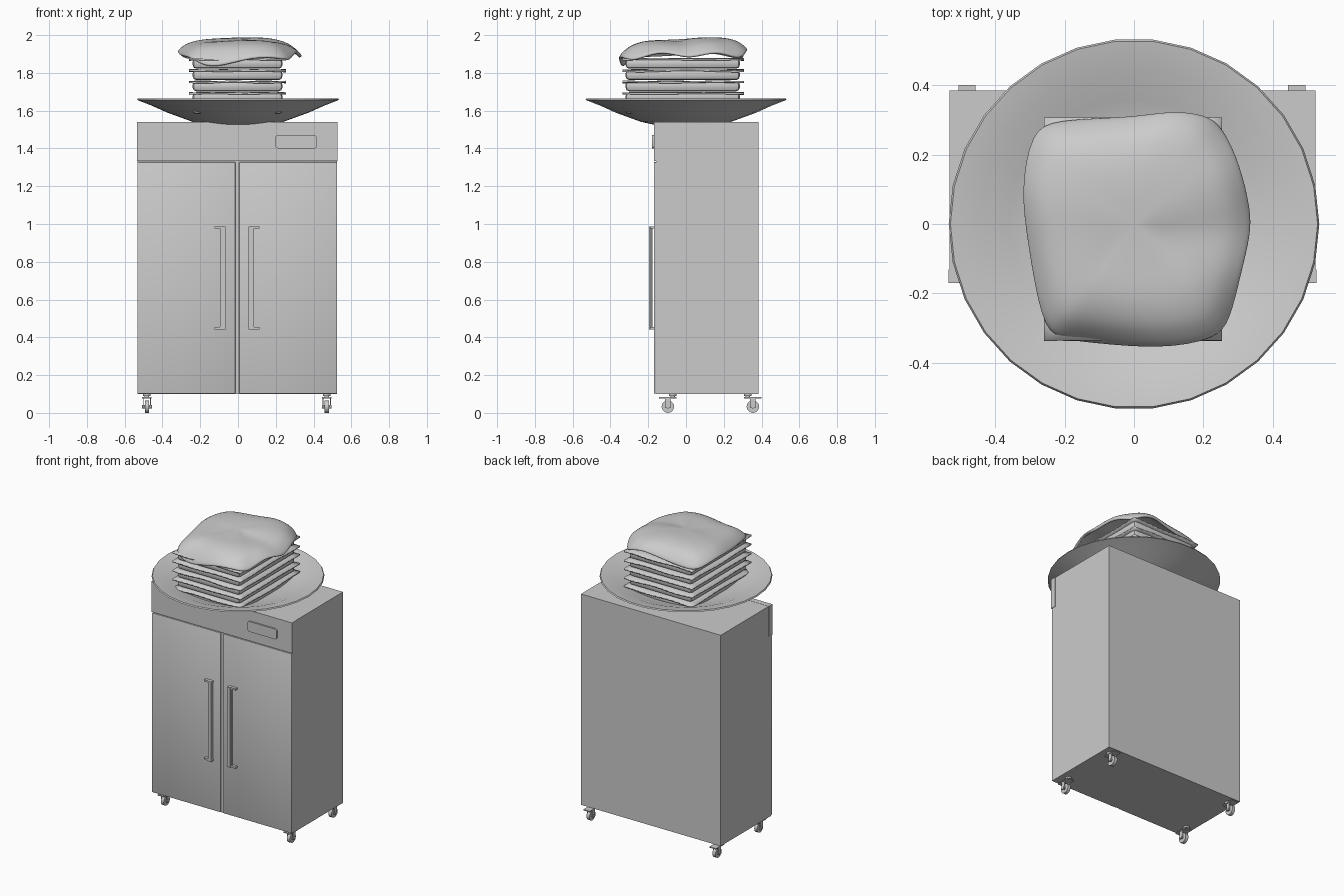
import bpy, bmesh, math
from mathutils import Vector, Matrix

cube = bpy.data.objects.get("Cube")
if cube:
    bpy.data.objects.remove(cube, do_unlink=True)

GREY = (0.6, 0.6, 0.6, 1)
mat = bpy.data.materials.new("plain grey")
mat.use_nodes = True
mat.diffuse_color = GREY
mat.node_tree.nodes["Principled BSDF"].inputs["Base Color"].default_value = GREY


def finish(name, bm, smooth=None):
    bmesh.ops.recalc_face_normals(bm, faces=bm.faces[:])
    me = bpy.data.meshes.new(name)
    bm.to_mesh(me)
    bm.free()
    me.materials.append(mat)
    ob = bpy.data.objects.new(name, me)
    bpy.context.collection.objects.link(ob)
    if smooth:
        bpy.ops.object.select_all(action='DESELECT')
        ob.select_set(True)
        bpy.context.view_layer.objects.active = ob
        bpy.ops.object.shade_smooth_by_angle(angle=math.radians(smooth))
    return ob


def add_box(bm, x, y, z):
    size = Vector((x[1] - x[0], y[1] - y[0], z[1] - z[0], 1))
    mid = Vector((sum(x) / 2, sum(y) / 2, sum(z) / 2))
    m = Matrix.Translation(mid) @ Matrix.Diagonal(size)
    return bmesh.ops.create_cube(bm, size=1, matrix=m)["verts"]


def box(name, x, y, z, bevel=0):
    bm = bmesh.new()
    add_box(bm, x, y, z)
    if bevel:
        bmesh.ops.bevel(bm, geom=bm.edges[:], offset=bevel, segments=2,
                        profile=0.5, affect='EDGES')
    return finish(name, bm, 30 if bevel else None)


# Cabinet body, header and doors
L, R = -0.532, 0.524
FRONT = -0.17
box("cabinet_body", (L, R), (-0.16, 0.385), (0.1, 1.54))
box("header_panel", (L - 0.003, R + 0.003), (FRONT, -0.132), (1.333, 1.541))
box("right_door", (L, -0.014), (FRONT, -0.158), (0.102, 1.328), 0.004)
box("left_door", (0.006, R), (FRONT, -0.158), (0.102, 1.328), 0.004)

# Display plate with rounded corners
bm = bmesh.new()
add_box(bm, (0.197, 0.418), (-0.18, FRONT), (1.4, 1.47))
upright = [e for e in bm.edges if abs(e.verts[0].co.y - e.verts[1].co.y) > 0.005]
bmesh.ops.bevel(bm, geom=upright, offset=0.016, segments=4, profile=0.5, affect='EDGES')
finish("display_plate", bm, 30)

# Door handles: upright bar with a foot at each end
for name, inner, side in (("right_handle", -0.066, -1), ("left_handle", 0.056, 1)):
    bm = bmesh.new()
    add_box(bm, sorted((inner, inner + 0.02 * side)), (-0.196, -0.178), (0.442, 0.988))
    for z in (0.442, 0.976):
        add_box(bm, sorted((inner, inner + 0.058 * side)), (-0.19, FRONT), (z, z + 0.012))
    add_box(bm, sorted((inner + 0.02 * side, inner + 0.028 * side)),
            (-0.19, -0.182), (0.454, 0.976))
    finish(name, bm)


# Swivel casters
def cylinder(bm, radius, depth, place, axis='Z', sides=20):
    rot = Matrix.Rotation(math.pi / 2, 4, 'Y') if axis == 'X' else Matrix()
    bmesh.ops.create_cone(bm, cap_ends=True, segments=sides, radius1=radius,
                          radius2=radius, depth=depth,
                          matrix=Matrix.Translation(place) @ rot)


for label, x, y in (("front_right", -0.482, -0.07), ("front_left", 0.47, -0.07),
                    ("back_right", -0.482, 0.328), ("back_left", 0.47, 0.328)):
    bm = bmesh.new()
    drop = 0.026 if y > 0 else -0.026
    cylinder(bm, 0.02, 0.012, (x, y, 0.095))
    cylinder(bm, 0.012, 0.02, (x, y, 0.085))
    add_box(bm, (x - 0.025, x + 0.025), (y + drop - 0.047, y + drop + 0.047), (0.076, 0.083))
    cylinder(bm, 0.033, 0.022, (x, y + drop, 0.033), 'X')
    cylinder(bm, 0.01, 0.052, (x, y + drop, 0.033), 'X', 10)
    for s in (-1, 1):
        add_box(bm, sorted((x + s * 0.017, x + s * 0.022)),
                (y + drop - 0.014, y + drop + 0.014), (0.025, 0.08))
    finish(label + "_caster", bm, 35)

# Wide shallow dish, spun from a profile
profile = [(0.001, 1.52), (0.15, 1.521), (0.24, 1.541), (0.37, 1.588), (0.46, 1.628),
           (0.535, 1.657), (0.53, 1.665), (0.45, 1.651), (0.36, 1.617), (0.26, 1.59),
           (0.001, 1.586)]
bm = bmesh.new()
verts = [bm.verts.new((r, 0, z)) for r, z in profile]
edges = [bm.edges.new(p) for p in zip(verts, verts[1:])]
bmesh.ops.spin(bm, geom=verts + edges, cent=(0, 0, 0), axis=(0, 0, 1),
               angle=math.tau, steps=30)
bmesh.ops.remove_doubles(bm, verts=bm.verts[:], dist=0.003)
finish("dish", bm, 50)

# Stack of padded squares with thin sheets pressed between them
CY = -0.015
for i in range(5):
    z = 1.582 + i * 0.06
    box(f"padded_slice_{i + 1}", (-0.24, 0.235), (CY - 0.305, CY + 0.3),
        (z, z + 0.056), 0.02)
    bm = bmesh.new()
    bmesh.ops.create_grid(bm, x_segments=12, y_segments=12, size=1)
    for v in bm.verts:
        u, w = v.co.x, v.co.y
        wave = 0.004 * math.sin(5 * u + i) * math.cos(4 * w + 2 * i)
        v.co = (u * 0.257 - 0.003, w * 0.322 + CY, z + 0.054 + wave)
    sheet = finish(f"thin_sheet_{i + 1}", bm, 50)
    sheet.modifiers.new("thickness", 'SOLIDIFY').thickness = 0.009

# Draped top cloth: outline with edge heights, filled by shrinking rings
outline = [(0.34, 0.04, 1.88), (0.31, 0.17, 1.92), (0.26, 0.28, 1.87), (0.21, 0.32, 1.9),
           (0.1, 0.33, 1.93), (0, 0.31, 1.9), (-0.23, 0.305, 1.87), (-0.3, 0.27, 1.88),
           (-0.33, 0.1, 1.92), (-0.31, -0.05, 1.89), (-0.27, -0.29, 1.89),
           (-0.22, -0.335, 1.86), (-0.13, -0.345, 1.82), (0.08, -0.365, 1.89),
           (0.24, -0.335, 1.88), (0.28, -0.28, 1.86), (0.31, -0.15, 1.92),
           (0.34, -0.03, 1.89)]


def crown(x, y):
    dip = 0.03 * math.exp(-((y + 0.06 - 0.1 * x) / 0.07) ** 2)
    slope = 0.02 * max(0, -y) / 0.3
    return 1.984 - dip * (0.6 + x) - slope + 0.006 * math.sin(9 * x + 1)


bm = bmesh.new()
rings = []
for t in (1, 0.97, 0.9, 0.8, 0.6, 0.35):
    ring = []
    for x, y, z in outline:
        spread = t if t < 0.95 else 0.5 + t / 2
        px, py = x * spread, y * spread
        w = t ** 7
        ring.append(bm.verts.new((px, py, crown(px, py) * (1 - w) + z * w)))
    rings.append(ring)
n = len(outline)
for a, b in zip(rings, rings[1:]):
    for k in range(n):
        bm.faces.new((a[k], a[(k + 1) % n], b[(k + 1) % n], b[k]))
centre = bm.verts.new((0, 0, crown(0, 0)))
for k in range(n):
    bm.faces.new((rings[-1][k], rings[-1][(k + 1) % n], centre))
cloth = finish("draped_cloth", bm, 60)
cloth.modifiers.new("thickness", 'SOLIDIFY').thickness = 0.018
sub = cloth.modifiers.new("softness", 'SUBSURF')
sub.levels = sub.render_levels = 2
